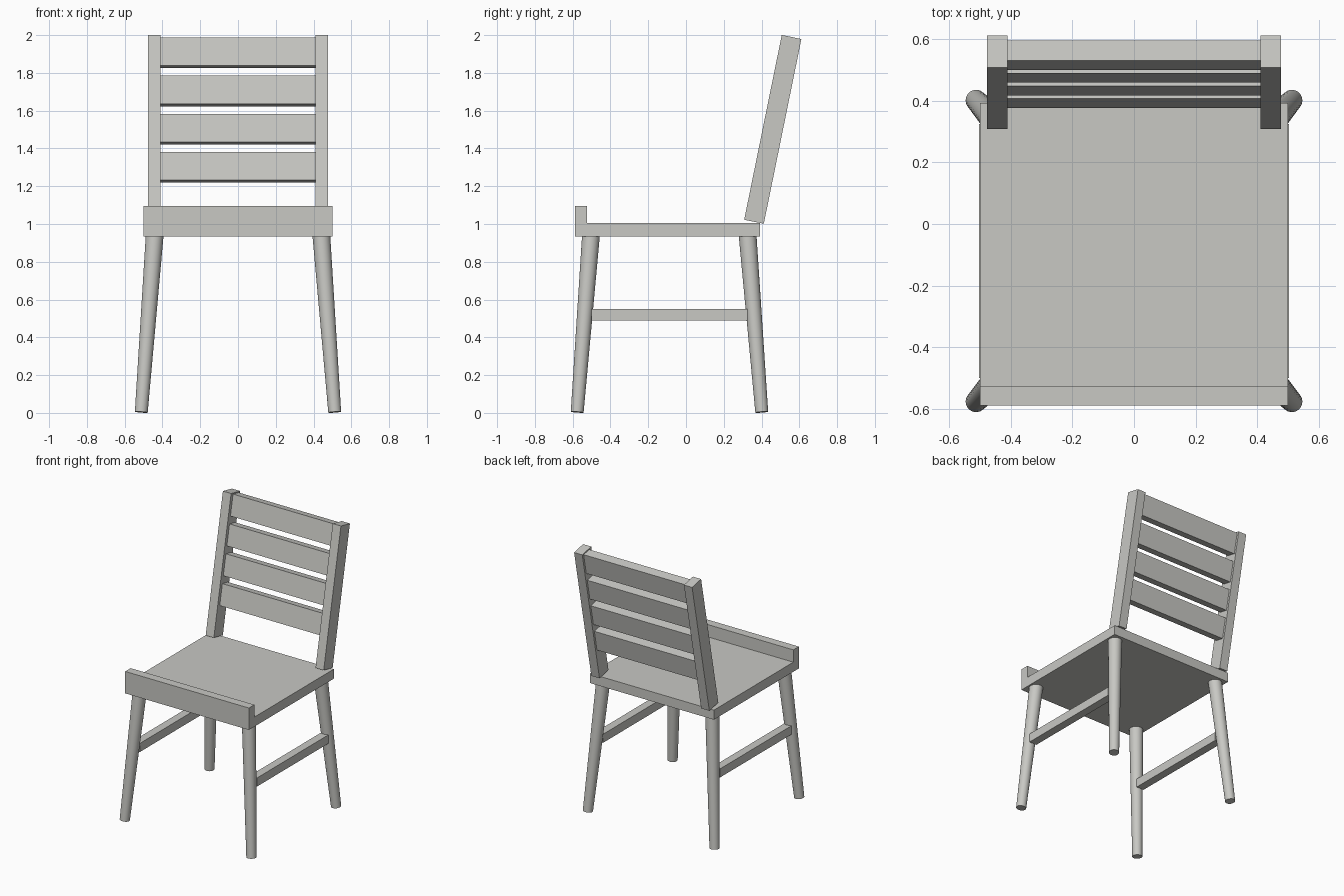
import bpy, bmesh, math
from mathutils import Vector, Matrix

if "Cube" in bpy.data.objects:
    bpy.data.objects.remove(bpy.data.objects["Cube"])

grey = bpy.data.materials.new("warm_grey")
grey.diffuse_color = (0.58, 0.58, 0.55, 1)
grey.use_nodes = True
grey.node_tree.nodes["Principled BSDF"].inputs["Base Color"].default_value = grey.diffuse_color


def finish(name, bm):
    bmesh.ops.recalc_face_normals(bm, faces=bm.faces)
    me = bpy.data.meshes.new(name)
    bm.to_mesh(me)
    bm.free()
    me.materials.append(grey)
    ob = bpy.data.objects.new(name, me)
    bpy.context.collection.objects.link(ob)
    return ob


def box(name, lo, hi, frame=Matrix.Identity(4)):
    """Box between two corners, placed in a local frame."""
    lo, hi = Vector(lo), Vector(hi)
    bm = bmesh.new()
    bmesh.ops.create_cube(bm, size=1)
    for v in bm.verts:
        v.co = frame @ ((lo + hi) / 2 + v.co * (hi - lo))
    return finish(name, bm)


def tapered_leg(name, foot, top, r_foot, r_top):
    """Round splayed leg with end caps square to its axis."""
    foot, top = Vector(foot), Vector(top)
    axis = top - foot
    bm = bmesh.new()
    bmesh.ops.create_cone(bm, cap_ends=True, segments=32, radius1=r_foot,
                          radius2=r_top, depth=axis.length)
    turn = axis.to_track_quat('Z', 'Y').to_matrix().to_4x4()
    bm.transform(Matrix.Translation((foot + top) / 2) @ turn)
    ob = finish(name, bm)
    bpy.ops.object.select_all(action='DESELECT')
    ob.select_set(True)
    bpy.context.view_layer.objects.active = ob
    bpy.ops.object.shade_smooth_by_angle(angle=math.radians(40))


# Seat with raised front lip: one profile extruded across x
profile = [(-0.588, 0.935), (0.392, 0.935), (0.392, 1.005),
           (-0.525, 1.005), (-0.525, 1.095), (-0.588, 1.095)]
bm = bmesh.new()
face = bm.faces.new([bm.verts.new((-0.5, y, z)) for y, z in profile])
side = bmesh.ops.extrude_face_region(bm, geom=[face])["geom"]
bmesh.ops.translate(bm, vec=(1, 0, 0),
                    verts=[g for g in side if isinstance(g, bmesh.types.BMVert)])
finish("seat", bm)

# Reclined backrest frame: local z runs up the posts
back = Matrix.Translation((0, 0.36, 1.012)) @ Matrix.Rotation(math.radians(-11.5), 4, 'X')
for s, label in ((-1, "left"), (1, "right")):
    x0, x1 = sorted((s * 0.411, s * 0.477))
    box("back_post_" + label, (x0, -0.053, 0), (x1, 0.053, 0.998), back)
for i in range(4):
    top = 0.99 - 0.2065 * i
    box(f"back_slat_{i + 1}", (-0.412, -0.028, top - 0.152), (0.412, 0.038, top), back)

# Splayed legs and side stretchers
for s, label in ((-1, "left"), (1, "right")):
    for end, y_foot, y_top in (("front", -0.576, -0.503), ("back", 0.401, 0.326)):
        tapered_leg(f"{end}_leg_{label}", (s * 0.512, y_foot, 0.004),
                    (s * 0.441, y_top, 0.942), 0.034, 0.047)
    x0, x1 = sorted((s * 0.443, s * 0.503))
    box("stretcher_" + label, (x0, -0.50, 0.488), (x1, 0.325, 0.551))
